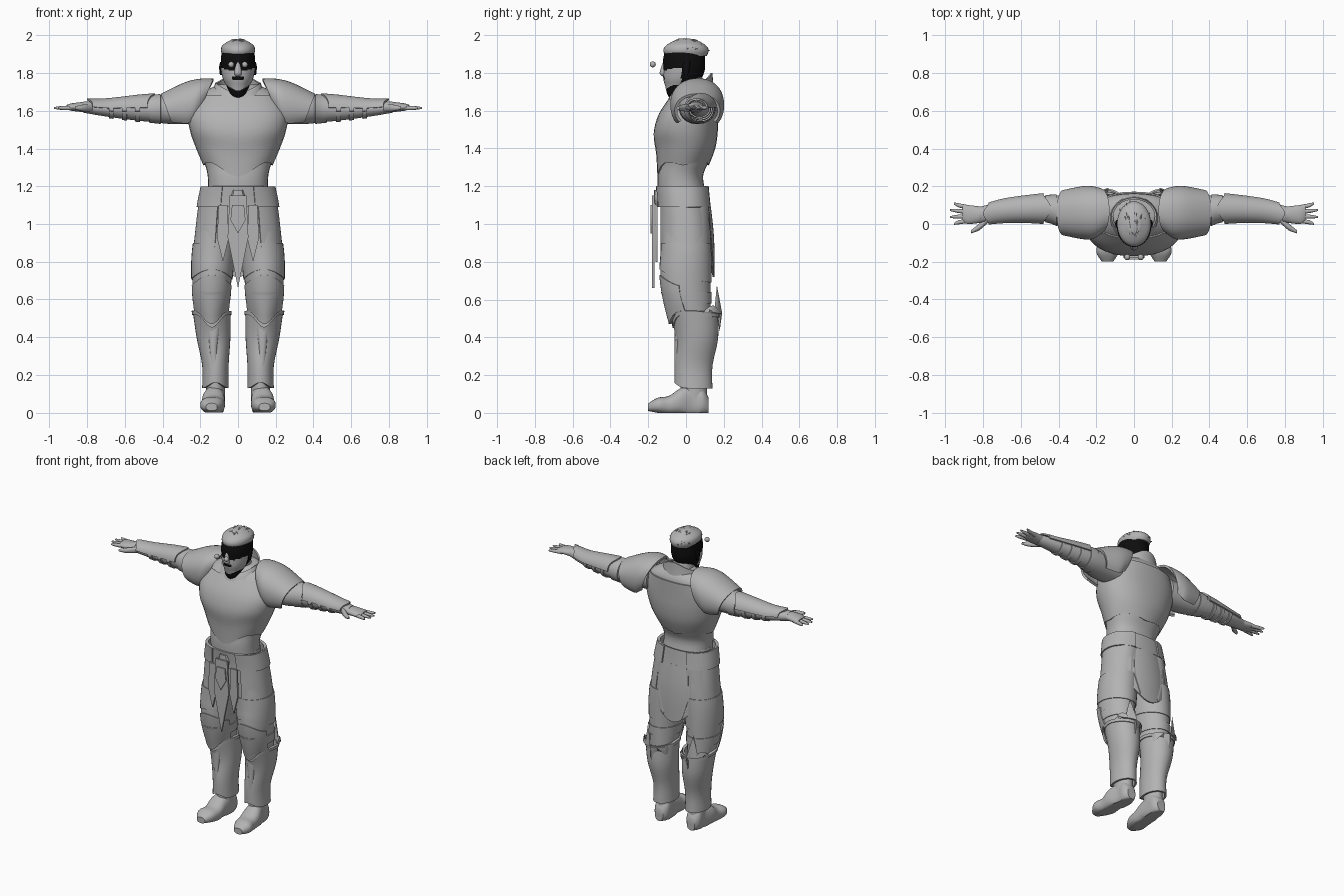
import bpy, bmesh, math, random
from math import sin, cos, pi, radians
from mathutils import Vector, Matrix

cube = bpy.data.objects.get("Cube")
if cube:
    bpy.data.objects.remove(cube)

SIDES = {"left_": 1, "right_": -1}


def material(name, value):
    made = bpy.data.materials.new(name)
    made.use_nodes = True
    colour = (value, value, value, 1)
    made.diffuse_color = colour
    made.node_tree.nodes["Principled BSDF"].inputs["Base Color"].default_value = colour
    return made


grey = material("plain grey", .45)
black = material("black", .004)


def finish(name, bm, rule=None):
    """Turn a bmesh into a smooth object with sharp edges kept."""
    bmesh.ops.recalc_face_normals(bm, faces=bm.faces[:])
    for face in bm.faces:
        face.smooth = True
        if rule:
            face.material_index = rule(face.calc_center_median())
    mesh = bpy.data.meshes.new(name)
    bm.to_mesh(mesh)
    bm.free()
    mesh.materials.append(grey)
    if rule:
        mesh.materials.append(black)
    mesh.set_sharp_from_angle(angle=radians(40))
    bpy.context.collection.objects.link(bpy.data.objects.new(name, mesh))


def spline(rings, steps):
    """Smoothly interpolate ring values."""
    out = []
    last = len(rings) - 1
    for i in range(last):
        around = [rings[max(0, min(last, k))] for k in range(i - 1, i + 3)]
        for step in range(steps):
            t = step / steps
            out.append([q + t / 2 * (r - p + t * (2 * p - 5 * q + 4 * r - s + t * (3 * (q - r) + s - p)))
                        for p, q, r, s in zip(*around)])
    return out + [list(rings[-1])]


def cut(rings, start, end, gap):
    """Take a stretch of a body part, grown outward by a gap, to fit armour on it."""
    dense = spline(rings, 8)
    out = []
    for i in range(5):
        t = start + (end - start) * i / 4
        low, high = min(zip(dense, dense[1:]), key=lambda pair: abs(pair[0][0] + pair[1][0] - 2 * t))
        blend = (t - low[0]) / (high[0] - low[0])
        _, across, along, wide, deep = [p + (q - p) * blend for p, q in zip(low, high)]
        out.append((t, across, along, wide + gap, deep + gap))
    return out


def loft(name, rings, axis="z", side=1, arc=None, wall=0, first=None, last=None,
         power=1, n=32, steps=4, rule=None):
    """Rings are (position, two centres, two radii) along an axis."""
    bm = bmesh.new()
    begin, end = arc or (0, 360)
    count = n + 1 if arc else n
    rows = []
    dense = spline(rings, steps)
    for i, (t, centre_a, centre_b, radius_a, radius_b) in enumerate(dense):
        k = i / (len(dense) - 1)
        row = []
        for j in range(count):
            a = radians(begin + (end - begin) * j / n)
            u = centre_a + radius_a * math.copysign(abs(cos(a)) ** power, cos(a))
            v = centre_b + radius_b * math.copysign(abs(sin(a)) ** power, sin(a))
            w = t
            if first:
                w += first(a) * (1 - k) ** 2
            if last:
                w += last(a) * k ** 2
            x, y, z = {"z": (u, v, w), "x": (w, u, v), "y": (u, w, v)}[axis]
            row.append(bm.verts.new((x * side, y, max(z, 0))))
        rows.append(row)
    for row, following in zip(rows, rows[1:]):
        for j in range(n):
            k = (j + 1) % count
            bm.faces.new((row[j], row[k], following[k], following[j]))
    if wall:
        bmesh.ops.recalc_face_normals(bm, faces=bm.faces[:])
        bmesh.ops.solidify(bm, geom=bm.faces[:], thickness=wall)
    else:
        bm.faces.new(rows[0])
        bm.faces.new(rows[-1])
    finish(name, bm, rule)


def pair(name, rings, **options):
    for word, side in SIDES.items():
        loft(word + name, rings, side=side, **options)


def strip(name, x, y, top, waist, tip, width, slope=0):
    """Pointed cloth strip hanging at depth y."""
    outline = [(-.8 * width, top), (.8 * width, top), (width, waist),
               (width / 2, (waist + tip) / 2), (0, tip), (-width / 2, (waist + tip) / 2), (-width, waist)]
    bm = bmesh.new()
    sheet = bm.faces.new([bm.verts.new((x + w, y + slope * (top - z), z)) for w, z in outline])
    sheet.normal_update()
    bmesh.ops.solidify(bm, geom=[sheet], thickness=.012)
    finish(name, bm)


def front(a):
    return max(0, -sin(a))


def back(a):
    return max(0, sin(a))


# Body sections that the armour is fitted to
torso = [(1.15, 0, -.02, .16, .13), (1.25, 0, -.03, .16, .12), (1.33, 0, -.01, .18, .13),
         (1.42, 0, 0, .22, .15), (1.52, 0, 0, .25, .16), (1.61, 0, .02, .25, .14),
         (1.69, 0, .05, .2, .11), (1.74, 0, .06, .1, .07)]
hips = [(1.2, 0, -.02, .18, .13), (1.1, 0, -.01, .2, .13), (.95, 0, 0, .22, .14), (.8, 0, 0, .24, .14)]
leg = [(1.1, .1, 0, .1, .12), (.85, .13, 0, .11, .13), (.65, .14, 0, .1, .13), (.48, .14, .04, .08, .09)]
shin = [(.54, .14, .05, .1, .12), (.4, .13, .06, .09, .11), (.25, .12, .04, .07, .1), (.13, .12, .04, .07, .1)]
arm = [(.2, .05, 1.62, .09, .09), (.35, .06, 1.61, .09, .08), (.45, .08, 1.61, .07, .07),
       (.55, .08, 1.61, .06, .06), (.7, .07, 1.61, .05, .04), (.82, .05, 1.62, .04, .03)]

# Torso and breastplate
loft("torso", torso, power=.88)
loft("breastplate", cut(torso, 1.31, 1.68, .01), power=.88, wall=.008,
     first=lambda a: .02 * abs(sin(2 * a)) - .06 * front(a) ** 6)
loft("collar", [(1.63, 0, .03, .18, .14), (1.69, 0, .03, .14, .12), (1.75, 0, .04, .12, .1)], wall=.01,
     first=lambda a: -.03 * front(a) ** 4, last=lambda a: .05 * back(a) ** 3 - .05 * front(a) ** 2)
loft("neck", [(1.64, 0, .04, .08, .08), (1.8, 0, .02, .06, .06)])

# Belt, skirt plates and hanging cloth
loft("pelvis", cut(hips, 1.2, .92, -.02), power=.9)
loft("belt", cut(hips, 1.2, 1.09, .01), power=.88, wall=.01)
pair("hip_plate", cut(hips, 1.2, 1.09, .018), arc=(-68, 68), wall=.01, power=.88)
pair("tasset", cut(hips, 1.1, .85, .01), arc=(-62, 58), wall=.01, power=.88,
     last=lambda a: .02 - .07 * cos(a) ** 2)
loft("back_skirt", cut(hips, 1.1, .86, .01), arc=(42, 138), wall=.01, last=lambda a: -.14 * back(a) ** 5)
loft("belt_buckle", [(1.18, 0, -.15, .03, .02), (1.13, 0, -.15, .04, .02), (1.09, 0, -.15, .02, .01)], n=8)
strip("front_tabard", 0, -.168, 1.15, .93, .66, .055)
strip("tabard_flap", 0, -.176, 1.1, 1.02, .95, .04)
for word, side in SIDES.items():
    strip(word + "front_strip", .08 * side, -.15, 1.1, .92, .8, .03)
    strip(word + "back_strip", .07 * side, .12, 1.1, .88, .75, .04, slope=.08)

# Legs
pair("thigh", leg)
pair("thigh_guard", cut(leg, .9, .71, .005), wall=.008, last=lambda a: .05 * front(a) ** 2 - .02 * back(a))
pair("knee_band", cut(leg, .64, .58, .005), wall=.008)
pair("knee_plate", cut(leg, .67, .54, .008), arc=(-165, -15), wall=.012,
     first=lambda a: .06 * front(a) ** 2, last=lambda a: -.07 * front(a) ** 5)
pair("greave", shin, wall=.012, last=lambda a: .03 * front(a) ** 4,
     first=lambda a: -.07 * front(a) ** 8 - .015 * back(a))
pair("greave_rim", cut(shin, .54, .52, .006), wall=.01,
     first=lambda a: -.07 * front(a) ** 8 - .015 * back(a), last=lambda a: -.07 * front(a) ** 8 - .015 * back(a))
pair("shin_ridge", [(.45, .13, -.05, .03, .01), (.32, .13, -.04, .02, .02), (.18, .12, -.05, .02, .01)], n=12)
pair("ankle", [(.3, .12, .04, .05, .07), (.05, .12, .04, .05, .07)])
pair("boot", [(-.2, .14, .03, .03, .02), (-.15, .14, .04, .06, .04), (-.09, .13, .04, .06, .05),
              (-.03, .13, .06, .06, .07), (.04, .12, .06, .05, .09), (.09, .12, .06, .05, .07),
              (.12, .12, .04, .03, .04)], axis="y", power=.85)

# Arms, shoulder guards and bracers
pair("arm", arm, axis="x")
pair("shoulder_guard", [(.13, .07, 1.65, .12, .12), (.2, .06, 1.64, .14, .13), (.28, .06, 1.62, .14, .13),
                        (.4, .06, 1.6, .12, .09)], axis="x", arc=(-40, 220), wall=.014, power=.92,
     first=lambda a: .05 * (1 - sin(a)), last=lambda a: .035 * sin(a) - .025)
pair("elbow_guard", cut(arm, .41, .47, .005), axis="x", wall=.008)
pair("bracer", cut(arm, .48, .79, .016), axis="x", arc=(5, 175), wall=.01,
     first=lambda a: -.04 * sin(a) ** 4, last=lambda a: .03 * sin(a) ** 4 - .02)
for i, word in enumerate(("upper", "middle", "lower")):
    start = .52 + .07 * i
    band = cut(arm, start, start + .025, .007)
    pair(word + "_bracer_strap", band, axis="x", wall=.008)
    pair(word + "_strap_buckle", [(t, y - wide, z, .008, .014) for t, y, z, wide, deep in band], axis="x", n=8)

# Hands
pair("palm", [(.79, .05, 1.62, .04, .03), (.88, .05, 1.62, .05, .02), (.91, .06, 1.62, .04, .01)], axis="x")


def finger(name, root, middle, tip, radius):
    """Tapered finger through (x, y) points."""
    sizes = radius, radius * .9, radius * .4
    pair(name, [(x, y, 1.615, r, r) for (x, y), r in zip((root, middle, tip), sizes)], axis="x", n=12)


for i, word in enumerate(("index", "middle", "ring", "little")):
    tip = .985 - .01 * abs(2 * i - 3)
    finger(word + "_finger", (.87, .018 + .023 * i), (.93, .009 + .03 * i), (tip, .037 * i), .012)
finger("thumb", (.77, .03), (.82, -.015), (.865, -.042), .02)


# Head: grey face, black eye band, beard and back of the head
def face_colour(c):
    mouth = abs(c.x) < .03 and 1.767 < c.z < 1.781
    face = c.y < -.025 and 1.705 + abs(c.x) / 2 < c.z < 1.815 + max(0, abs(c.x) - .04) / 4
    return 0 if face and not mouth else 1


loft("head", [(1.67, 0, -.07, .02, .02), (1.69, 0, -.07, .04, .03), (1.73, 0, -.04, .06, .07),
              (1.77, 0, -.02, .08, .1), (1.82, 0, -.01, .09, .11), (1.88, 0, -.01, .09, .11),
              (1.93, 0, 0, .08, .1), (1.96, 0, .01, .05, .06)], n=64, steps=8, rule=face_colour)
loft("nose", [(1.78, 0, -.11, .01, .01), (1.8, 0, -.12, .02, .02), (1.86, 0, -.11, .01, .01)], n=16)
pair("ear", [(1.79, .09, 0, .006, .01), (1.83, .09, 0, .01, .02), (1.86, .09, .01, .005, .01)],
     n=16, rule=lambda c: 1)
for word, side in SIDES.items():
    bm = bmesh.new()
    bmesh.ops.create_uvsphere(bm, u_segments=20, v_segments=12, radius=.016,
                              matrix=Matrix.Translation((.036 * side, -.176, 1.845)))
    finish(word + "eye", bm)

# Swept-back hair with loose tufts
loft("hair", [(1.89, 0, 0, .08, .11), (1.92, 0, 0, .09, .12), (1.95, 0, 0, .08, .1), (1.98, 0, 0, .03, .04)])
random.seed(4)
bm = bmesh.new()
for i in range(70):
    a = random.uniform(0, 2 * pi)
    r = math.sqrt(random.random())
    root = Vector((.072 * r * cos(a), .095 * r * sin(a) - .008, 1.974 - .055 * r * r))
    lean = Vector((cos(a) * r / 2, .9 + sin(a) / 5, .2 - 3 * max(0, root.y))).normalized()
    size = random.uniform(.045, .06)
    turn = lean.to_track_quat("Z", "Y").to_matrix().to_4x4()
    bmesh.ops.create_cone(bm, cap_ends=True, segments=7, radius1=.015, radius2=.001, depth=size,
                          matrix=Matrix.Translation(root + lean * size * .3) @ turn)
finish("hair_tufts", bm)
